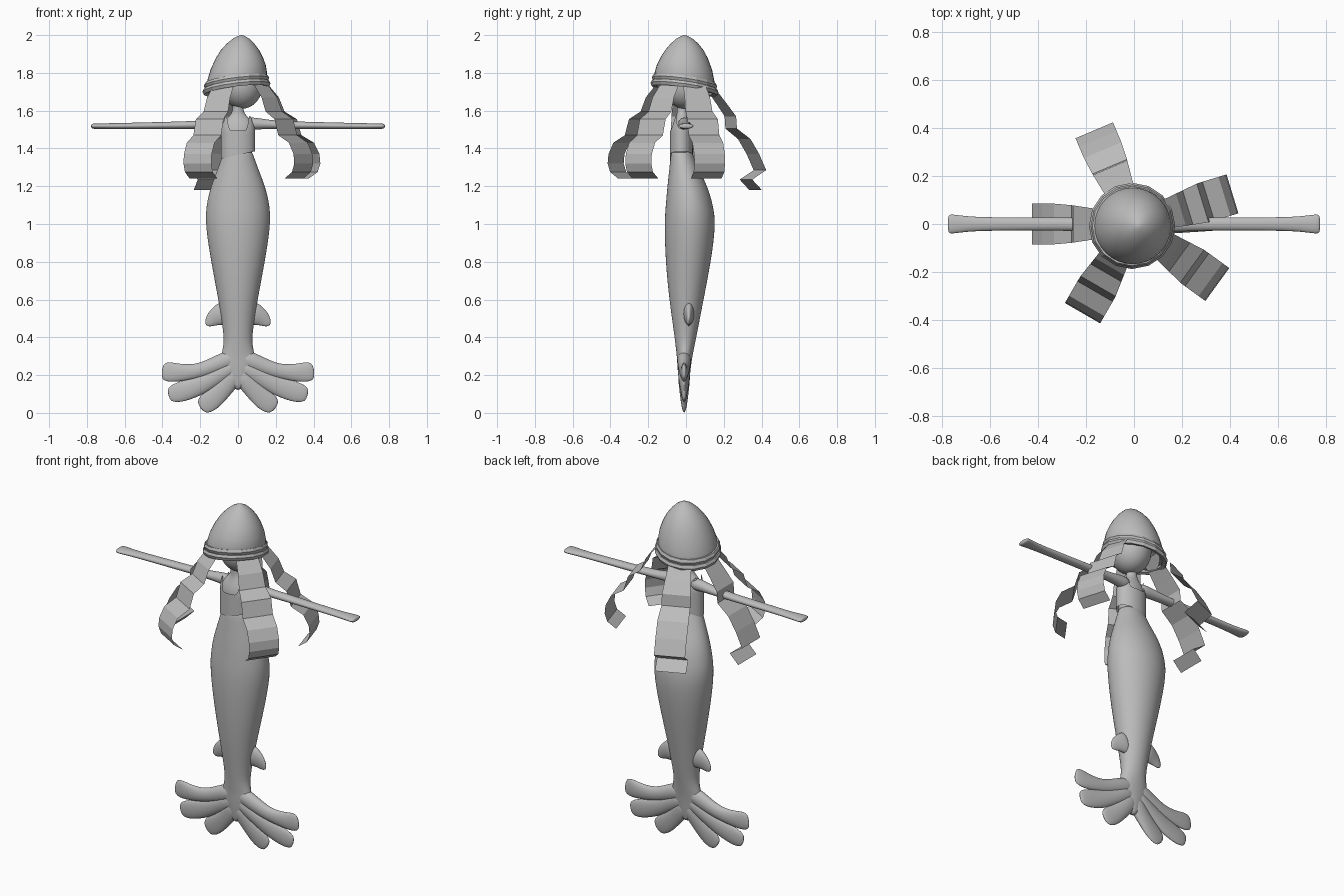
import bpy, bmesh
from math import sin, cos, pi, radians, exp
from mathutils import Vector

cube = bpy.data.objects.get("Cube")
if cube:
    bpy.data.objects.remove(cube, do_unlink=True)

grey = bpy.data.materials.new("plain_grey")
grey.use_nodes = True
grey.diffuse_color = (0.5, 0.5, 0.5, 1)
grey.node_tree.nodes["Principled BSDF"].inputs["Base Color"].default_value = (0.5, 0.5, 0.5, 1)


def finish(name, bm, smooth=True, fix_normals=True):
    if fix_normals:
        bmesh.ops.recalc_face_normals(bm, faces=bm.faces)
    mesh = bpy.data.meshes.new(name)
    for f in bm.faces:
        f.smooth = smooth
    bm.to_mesh(mesh)
    bm.free()
    mesh.materials.append(grey)
    obj = bpy.data.objects.new(name, mesh)
    bpy.context.collection.objects.link(obj)
    return obj


def skin(bm, rings, closed=True, caps=True):
    """Bridge rings of points into a surface."""
    rows = [[bm.verts.new(p) for p in ring] for ring in rings]
    n = len(rows[0])
    for a, b in zip(rows, rows[1:]):
        for i in range(n if closed else n - 1):
            j = (i + 1) % n
            bm.faces.new((a[i], a[j], b[j], b[i]))
    if caps:
        bm.faces.new(rows[0])
        bm.faces.new(rows[-1])


def tube(name, sections, y=None, sides=16, mirror=False, levels=2):
    """Loft ellipses along a path; section = x, y, z, half width, half depth."""
    pts = [Vector(s[:3]) for s in sections]
    Y = Vector((0, 1, 0))
    rings = []
    for i, s in enumerate(sections):
        tangent = pts[min(i + 1, len(pts) - 1)] - pts[max(i - 1, 0)]
        side = tangent.cross(Y).normalized()
        rings.append([pts[i] + side * s[3] * cos(2 * pi * k / sides)
                      + Y * s[4] * sin(2 * pi * k / sides) for k in range(sides)])
    bm = bmesh.new()
    skin(bm, rings)
    obj = finish(name, bm)
    if mirror:
        obj.modifiers.new("Mirror", 'MIRROR').use_mirror_merge = False
    if levels:
        sub = obj.modifiers.new("Subdivision", 'SUBSURF')
        sub.levels = sub.render_levels = levels
    return obj


# Tail body, from the waist down into the fluke
tube("tail", [
    (0, -.01, .12, .02, .02), (0, -.01, .18, .06, .03), (0, -.01, .25, .1, .037),
    (0, -.007, .3, .092, .042), (0, -.005, .36, .077, .052), (0, -.002, .42, .077, .062),
    (0, .002, .6, .106, .093), (0, .012, .8, .146, .123), (0, .022, 1, .178, .14),
    (0, .018, 1.1, .172, .128), (0, .008, 1.2, .148, .109), (0, -.012, 1.3, .106, .077),
    (0, -.022, 1.37, .082, .06), (0, -.024, 1.39, .07, .05)])

# Fluke: three overlapping lobes on each side
tube("fluke_upper_lobe", [
    (0, -.01, .3, .05, .04), (.1, -.01, .262, .048, .035), (.2, -.01, .22, .038, .027),
    (.3, -.01, .212, .046, .021), (.365, -.01, .216, .056, .016), (.405, -.01, .222, .042, .008)],
    mirror=True)
tube("fluke_middle_lobe", [
    (0, -.01, .26, .05, .038), (.1, -.01, .2, .045, .032), (.2, -.01, .145, .052, .024),
    (.29, -.01, .115, .056, .018), (.335, -.01, .103, .05, .014), (.37, -.01, .095, .034, .007)],
    mirror=True)
tube("fluke_lower_lobe", [
    (0, -.01, .23, .06, .036), (.06, -.01, .15, .05, .029), (.12, -.01, .085, .056, .021),
    (.165, -.01, .05, .056, .015), (.2, -.01, .025, .036, .007)], mirror=True)

# Small side fins
tube("side_fin", [
    (.06, .015, .53, .075, .035), (.105, .015, .515, .055, .025),
    (.14, .015, .495, .04, .014), (.168, .015, .463, .014, .005)], mirror=True)

# Upper body and neck
tube("torso", [
    (0, -.025, 1.34, .075, .05), (0, -.025, 1.42, .082, .055), (0, -.025, 1.49, .084, .055),
    (0, -.022, 1.53, .082, .047), (0, -.02, 1.56, .062, .036), (0, -.02, 1.585, .032, .028),
    (0, -.02, 1.62, .028, .028), (0, -.015, 1.68, .03, .03)])

# Arms stretched straight out, ending in flat hands
tube("arm", [
    (.03, -.01, 1.53, .036, .034), (.1, -.008, 1.532, .032, .033), (.17, -.003, 1.526, .023, .029),
    (.3, 0, 1.523, .02, .028), (.5, 0, 1.52, .018, .028), (.66, 0, 1.518, .016, .029),
    (.73, 0, 1.518, .015, .037), (.765, 0, 1.518, .015, .042), (.778, 0, 1.518, .01, .036)],
    mirror=True)

# Sleeveless top with scooped neck, armholes and straps
n = 64
shirt = []
for row in range(13):
    t = row / 12
    ring = []
    for k in range(n):
        a = 2 * pi * k / n
        hem = 1.365 + .02 * cos(a)
        strap = exp(-((abs(cos(a)) - .76) / .17) ** 2)
        z = hem + t * (1.495 + .08 * strap - hem)
        shrink = max(0, z - 1.5)
        ring.append((cos(a) * (.09 - .1 * shrink),
                     -.025 + sin(a) * (.061 - .25 * shrink), z))
    shirt.append(ring)
bm = bmesh.new()
skin(bm, shirt, caps=False)
finish("sleeveless_top", bm)

# Head tucked up inside the cap
bm = bmesh.new()
bmesh.ops.create_uvsphere(bm, u_segments=32, v_segments=20, radius=1)
for v in bm.verts:
    v.co = Vector((.02 + .11 * v.co.x, -.005 + .115 * v.co.y, 1.735 + .125 * v.co.z))
finish("head", bm)


def tilted_ring(height, radius, tilt, cx, sides):
    """Horizontal ring whose plane leans up toward the front left."""
    ring = []
    for k in range(sides):
        x = radius * cos(2 * pi * k / sides)
        y = radius * sin(2 * pi * k / sides)
        ring.append((cx + x, -.008 + y, height + tilt * (.12 * x - .14 * y)))
    return ring


# Bell-shaped cap, with an inner lining
profile = [(1.78, .01), (1.775, .13), (1.72, .15), (1.735, .162), (1.78, .158), (1.83, .146),
           (1.88, .125), (1.92, .102), (1.955, .073), (1.98, .045), (1.994, .02), (2, .004)]
bm = bmesh.new()
skin(bm, [tilted_ring(z, r, min(1, max(0, (1.93 - z) / .15)), -.008 + .1 * max(0, z - 1.74), 32)
          for z, r in profile])
finish("bell_cap", bm)

# Two stacked rims around the cap
for name, z, r in (("upper_rim", 1.752, .164), ("lower_rim", 1.722, .171)):
    bm = bmesh.new()
    section = [(-.02, -.012), (.002, -.017), (.009, 0), (.002, .015), (-.02, .012), (-.02, -.012)]
    skin(bm, [tilted_ring(z + dz, r + dr, 1, -.008, 16) for dr, dz in section], caps=False)
    bmesh.ops.remove_doubles(bm, verts=bm.verts, dist=.0001)
    finish(name, bm, smooth=False)

# Thin zigzag ribbons hanging from the rim: (distance out, height)
curled = [(.11, 1.75), (.155, 1.73), (.205, 1.67), (.235, 1.595), (.3, 1.555), (.325, 1.47),
          (.395, 1.43), (.425, 1.37), (.43, 1.32), (.415, 1.275), (.365, 1.24)]
kicked = [(.11, 1.75), (.155, 1.7), (.21, 1.63), (.255, 1.57), (.26, 1.505), (.335, 1.45),
          (.385, 1.37), (.425, 1.285), (.345, 1.235), (.4, 1.18)]
ribbons = (("right_ribbon", 180, kicked), ("front_right_ribbon", 240, curled),
           ("back_right_ribbon", 113, kicked), ("left_ribbon", 17, curled),
           ("front_left_ribbon", -36, curled))
for name, angle, path in ribbons:
    a = radians(angle)
    out, across = Vector((cos(a), sin(a), 0)), Vector((-sin(a), cos(a), 0))
    rows = []
    for r, z in path:
        half = min(.085, .062 + .15 * max(0, r - .15))
        rows.append([out * r + across * s * half + Vector((0, 0, z)) for s in (-1, 1)])
    bm = bmesh.new()
    skin(bm, rows, closed=False, caps=False)
    finish(name, bm, smooth=False, fix_normals=False)
